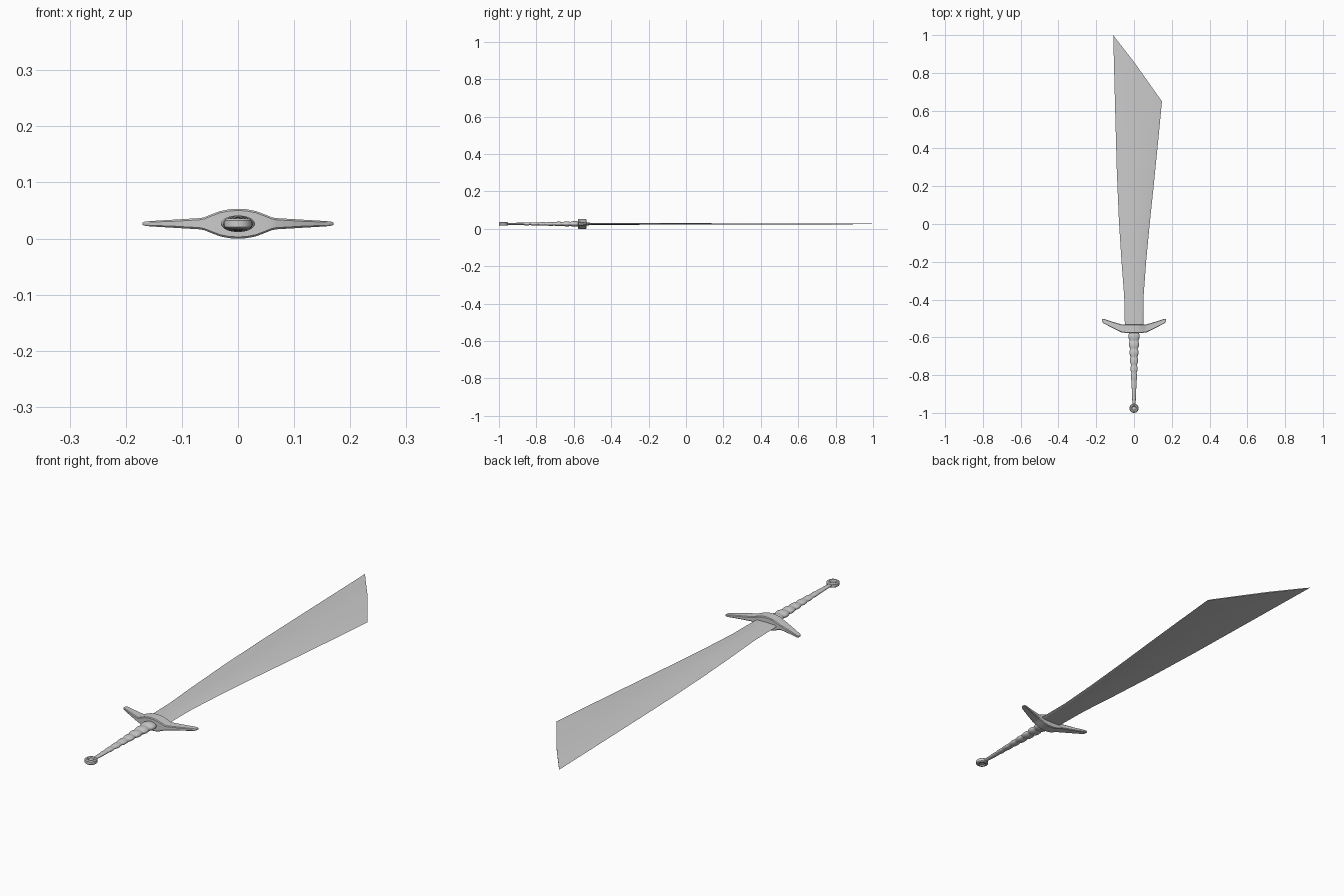
import bpy, bmesh
from math import sin, cos, pi, radians

if "Cube" in bpy.data.objects:
    bpy.data.objects.remove(bpy.data.objects["Cube"])

ZC = 0.0265  # height of the sword's middle plane


def loft(name, rings, angle=35, cap=True):
    """Skin a row of equal-sized closed rings into a mesh object."""
    bm = bmesh.new()
    rows = [[bm.verts.new(p) for p in ring] for ring in rings]
    n = len(rows[0])
    for a, b in zip(rows, rows[1:]):
        for i in range(n):
            j = (i + 1) % n
            bm.faces.new((a[i], a[j], b[j], b[i]))
    if cap:
        bm.faces.new(rows[0])
        bm.faces.new(rows[-1])
    bmesh.ops.recalc_face_normals(bm, faces=bm.faces)
    me = bpy.data.meshes.new(name)
    bm.to_mesh(me)
    bm.free()
    ob = bpy.data.objects.new(name, me)
    bpy.context.collection.objects.link(ob)
    bpy.ops.object.select_all(action='DESELECT')
    ob.select_set(True)
    bpy.context.view_layer.objects.active = ob
    bpy.ops.object.shade_smooth_by_angle(angle=radians(angle))
    return ob


# Blade: left x, left y, centre y, right x, right y, half thickness
stations = [
    (-0.048, -0.56, -0.56, 0.050, -0.56, 0.0050),
    (-0.052, -0.38, -0.38, 0.051, -0.38, 0.0048),
    (-0.066, -0.20, -0.20, 0.064, -0.20, 0.0044),
    (-0.080, 0.02, 0.02, 0.083, 0.00, 0.0038),
    (-0.091, 0.28, 0.26, 0.106, 0.22, 0.0032),
    (-0.101, 0.65, 0.56, 0.129, 0.45, 0.0026),
    (-0.110, 1.00, 0.858, 0.148, 0.65, 0.0020),
]
rings = []
for xl, yl, yc, xr, yr, h in stations:
    half = [(xl + 0.008, yl - 0.011 * (yl > 0.9), h * 0.7), (0, yc, h),
            (xr - 0.010, yr + 0.013 * (yr > 0.6), h * 0.8)]
    rings.append([(xl, yl, ZC)] + [(x, y, ZC + z) for x, y, z in half]
                 + [(xr, yr, ZC)] + [(x, y, ZC - z) for x, y, z in reversed(half)])
loft("blade", rings, 20)

# Crossguard: x, rear y, front y, half height, mirrored across the middle
guard = [
    (0.0, -0.577, -0.532, 0.0265), (0.015, -0.577, -0.532, 0.0258),
    (0.032, -0.577, -0.532, 0.0225), (0.048, -0.576, -0.532, 0.0165),
    (0.060, -0.575, -0.532, 0.0115), (0.068, -0.573, -0.531, 0.0100),
    (0.115, -0.550, -0.517, 0.0072), (0.155, -0.529, -0.504, 0.0048),
    (0.165, -0.523, -0.502, 0.0040), (0.170, -0.518, -0.504, 0.0022),
]
full = [(-x, a, b, h) for x, a, b, h in guard[:0:-1]] + guard
rings = []
for x, a, b, h in full:
    c = min(0.003, h * 0.4)  # chamfer
    yz = [(a, h - c), (a + c, h), (b - c, h), (b, h - c),
          (b, c - h), (b - c, -h), (a + c, -h), (a, c - h)]
    rings.append([(x, y, ZC + z) for y, z in yz])
loft("crossguard", rings)

# Grip: flattened, tapering beads that fade into a thin neck
rings = []
steps = 72
for s in range(steps + 1):
    y = -0.56 - 0.40 * s / steps
    t = s / steps
    bead = abs(sin(pi * (y + 0.575) / 0.043)) ** 0.7
    depth = 0.28 * max(0, 1 - max(0, t - 0.55) / 0.4)
    k = 1 - depth * (1 - bead)
    w = (0.034 - 0.026 * t ** 0.8) * k
    h = (0.0165 - 0.0115 * t ** 0.8) * k
    rings.append([(w * cos(a), y, ZC + h * sin(a))
                  for a in (2 * pi * i / 20 for i in range(20))])
loft("grip", rings, 60)

# Pommel: small disc with a dimple on both faces
side = [(0.004, 0.005), (0.010, 0.0055), (0.014, 0.0095),
        (0.020, 0.0095), (0.0245, 0.006)]
profile = side + [(r, -z) for r, z in reversed(side)]
rings = [[(r * cos(a), -0.9755 + r * sin(a), ZC + z)
          for a in (2 * pi * i / 24 for i in range(24))] for r, z in profile]
loft("pommel", rings, 35)
